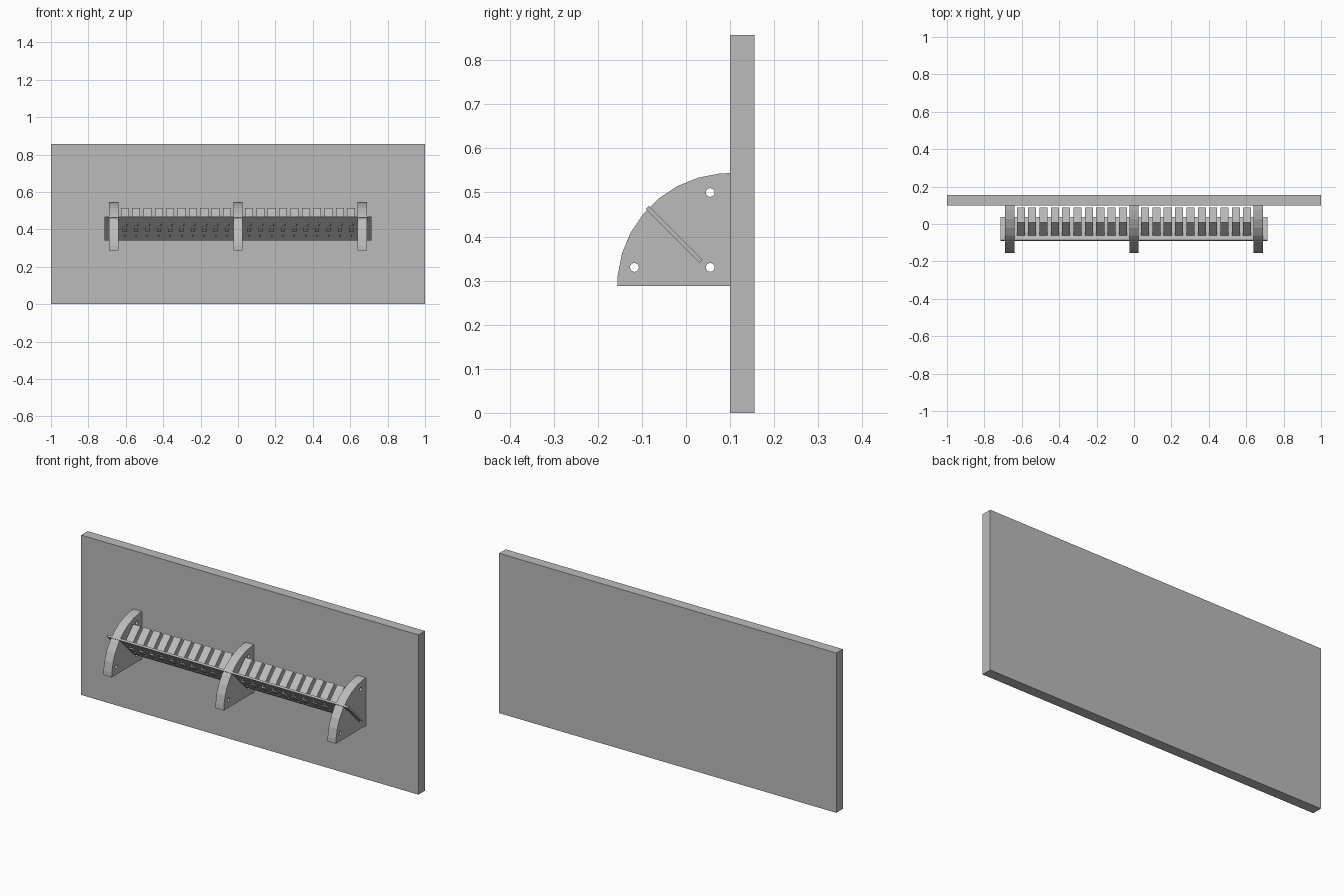
import bpy, bmesh, math
from mathutils import Vector, Matrix

cube = bpy.data.objects.get("Cube")
if cube:
    bpy.data.objects.remove(cube, do_unlink=True)

grey = bpy.data.materials.new("plain_grey")
grey.use_nodes = True
GREY = (0.5, 0.5, 0.5, 1)
grey.diffuse_color = GREY
grey.node_tree.nodes["Principled BSDF"].inputs["Base Color"].default_value = GREY


def finish(bm, name):
    bmesh.ops.recalc_face_normals(bm, faces=bm.faces[:])
    mesh = bpy.data.meshes.new(name)
    bm.to_mesh(mesh)
    bm.free()
    mesh.materials.append(grey)
    ob = bpy.data.objects.new(name, mesh)
    bpy.context.collection.objects.link(ob)
    return ob


def box(name, size, centre, matrix=Matrix()):
    bm = bmesh.new()
    bmesh.ops.create_cube(bm, size=1)
    bmesh.ops.scale(bm, vec=size, verts=bm.verts)
    bmesh.ops.translate(bm, vec=centre, verts=bm.verts)
    bmesh.ops.transform(bm, matrix=matrix, verts=bm.verts)
    return finish(bm, name)


def bracket(name, x, width=0.05):
    """Quarter-round plate with three round holes, standing across x."""
    back, base, radius = 0.1, 0.288, 0.256
    arc = [math.radians(180 - a) for a in (0, 5.6, 17, 28, 39.5, 51, 62, 73.5, 84.5, 90)]
    loops = [[(back, base)] + [(back + radius * math.cos(a), base + radius * math.sin(a)) for a in arc]]
    for hy, hz in ((0.055, 0.5), (0.055, 0.33), (-0.117, 0.33)):
        turns = [i * math.tau / 16 for i in range(16)]
        loops.append([(hy + 0.01 * math.cos(t), hz + 0.01 * math.sin(t)) for t in turns])
    bm = bmesh.new()
    for loop in loops:
        vs = [bm.verts.new((x - width / 2, y, z)) for y, z in loop]
        for a, b in zip(vs, vs[1:] + vs[:1]):
            bm.edges.new((a, b))
    bmesh.ops.triangle_fill(bm, use_beauty=True, edges=bm.edges[:], normal=(1, 0, 0))
    ext = bmesh.ops.extrude_face_region(bm, geom=bm.faces[:], use_keep_orig=True)
    moved = [v for v in ext["geom"] if isinstance(v, bmesh.types.BMVert)]
    bmesh.ops.translate(bm, vec=(width, 0, 0), verts=moved)
    return finish(bm, name)


# Wall panel and the three supports
box("wall_panel", (2, 0.055, 0.857), (0, 0.1275, 0.4285))
for label, x in (("right", -0.665), ("middle", 0), ("left", 0.665)):
    bracket(label + "_bracket", x)

# Tilted frame: local y runs down the board, local z leaves its upper face
tilt = Matrix.Translation((0, -0.027, 0.405)) @ Matrix.Rotation(math.radians(-45), 4, "X")
box("tilted_board", (1.43, 0.173, 0.01), (0, 0, 0), tilt)

# Rows of blocks on the board, with a stud and two pins below each
for side, label in ((-1, "right"), (1, "left")):
    for i in range(10):
        x = side * (0.059 + 0.0607 * i)
        tag = f"{label}_{i + 1}"
        box("block_" + tag, (0.043, 0.113, 0.098), (x, 0.003, 0.053), tilt)
        box("stud_" + tag, (0.022, 0.03, 0.008), (x, 0, -0.008), tilt)
        for j, (dx, dy) in enumerate(((0, 0.045), (0.012, -0.04))):
            box(f"pin_{tag}_{j + 1}", (0.008, 0.011, 0.008), (x + dx, dy, -0.008), tilt)
